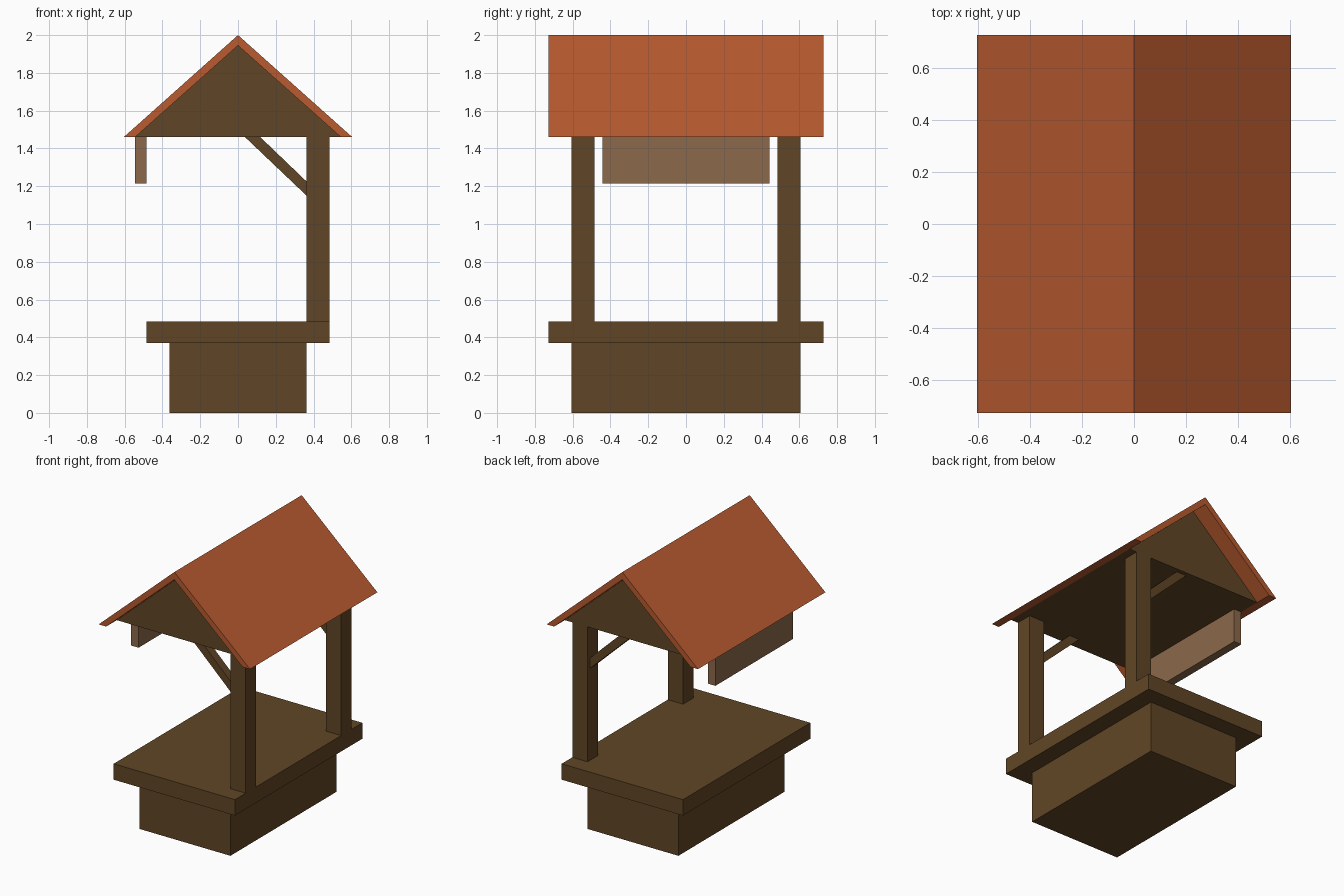
import bpy, bmesh

if "Cube" in bpy.data.objects:
    bpy.data.objects.remove(bpy.data.objects["Cube"])


def material(name, rgb):
    m = bpy.data.materials.new(name)
    m.diffuse_color = (*rgb, 1)
    m.use_nodes = True
    m.node_tree.nodes["Principled BSDF"].inputs["Base Color"].default_value = m.diffuse_color
    return m


DARK = material("dark_wood", (0.118, 0.060, 0.019))
TILE = material("roof_red", (0.48, 0.105, 0.029))
PALE = material("pale_wood", (0.26, 0.142, 0.070))


def extrude(name, profile, y0, y1, mat):
    """Extrude a closed x-z profile from y0 to y1."""
    bm = bmesh.new()
    face = bm.faces.new([bm.verts.new((x, y0, z)) for x, z in profile])
    new = bmesh.ops.extrude_face_region(bm, geom=[face])["geom"]
    verts = [v for v in new if isinstance(v, bmesh.types.BMVert)]
    bmesh.ops.translate(bm, verts=verts, vec=(0, y1 - y0, 0))
    bmesh.ops.recalc_face_normals(bm, faces=bm.faces)
    mesh = bpy.data.meshes.new(name)
    bm.to_mesh(mesh)
    bm.free()
    mesh.materials.append(mat)
    obj = bpy.data.objects.new(name, mesh)
    bpy.context.collection.objects.link(obj)
    return obj


def box(name, x0, x1, y0, y1, z0, z1, mat):
    return extrude(name, [(x0, z0), (x1, z0), (x1, z1), (x0, z1)], y0, y1, mat)


def mirror_y(obj):
    mod = obj.modifiers.new("mirror", "MIRROR")
    mod.use_axis = (False, True, False)


EAVE = 1.46

# Counter
box("counter_base", -0.363, 0.363, -0.605, 0.605, 0, 0.37, DARK)
box("counter_top", -0.485, 0.485, -0.727, 0.727, 0.37, 0.485, DARK)

# Posts and diagonal braces at both ends
mirror_y(box("posts", 0.363, 0.485, 0.485, 0.605, 0.485, EAVE, DARK))
brace = [(0.363, 1.15), (0.363, 1.225), (0.118, EAVE), (0.037, EAVE)]
mirror_y(extrude("braces", brace, 0.515, 0.575, DARK))

# Gable block under the roof
extrude("gable", [(-0.545, EAVE), (0.545, EAVE), (0, 1.945)], -0.605, 0.605, DARK)

# Folded roof sheet with level eaves
roof = [(-0.605, EAVE), (-0.545, EAVE), (0, 1.945),
        (0.545, EAVE), (0.605, EAVE), (0, 2.0)]
extrude("roof", roof, -0.727, 0.727, TILE)

# Board hanging from the open side
box("hanging_board", -0.545, -0.485, -0.443, 0.443, 1.215, EAVE, PALE)
